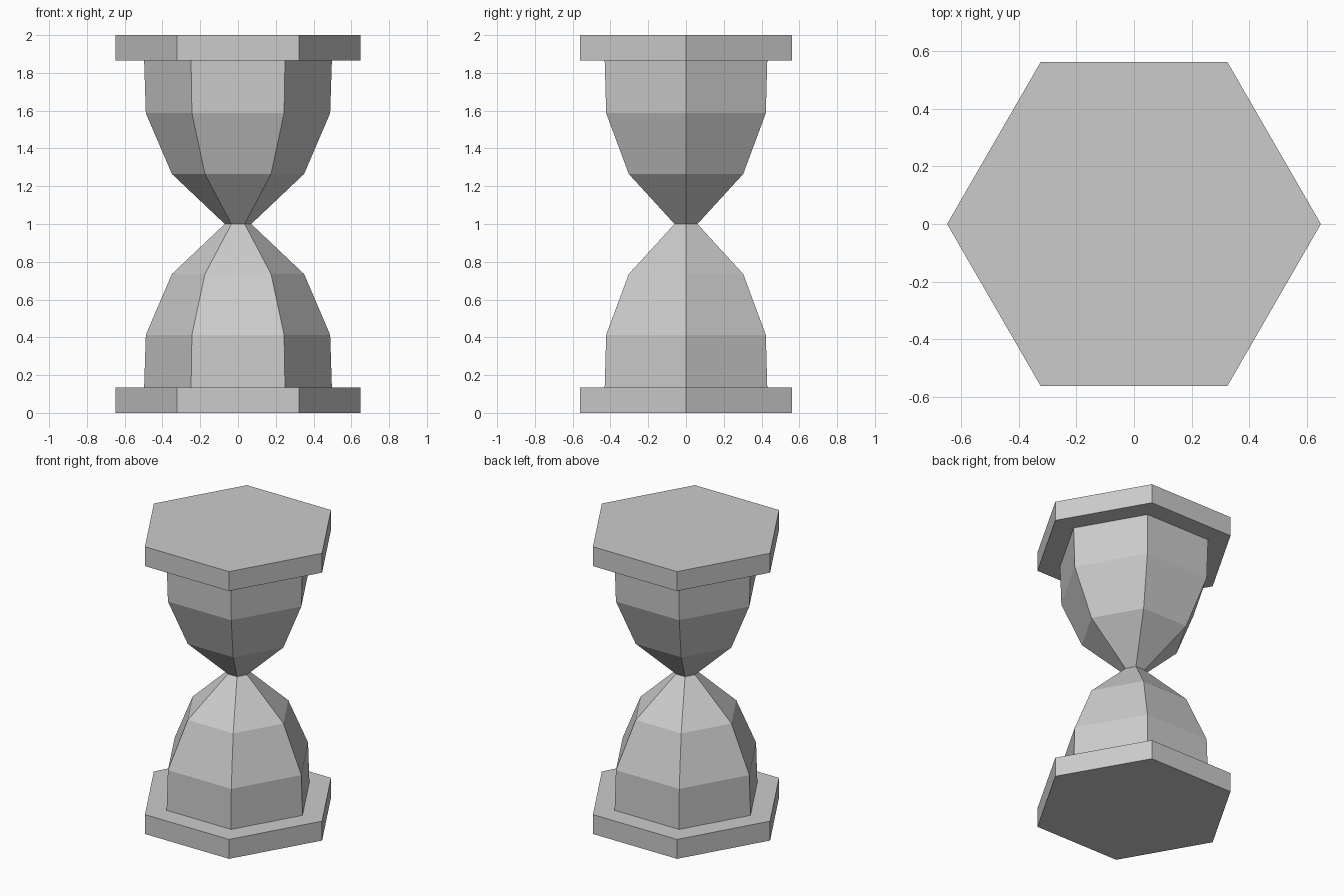
import bpy, bmesh
from math import cos, sin, tau

if "Cube" in bpy.data.objects:
    bpy.data.objects.remove(bpy.data.objects["Cube"])

SIDES = 6
HEIGHT = 2.0
PLATE = 0.135


def lathe(name, profile):
    """Stack hexagonal rings given as (radius, z) and cap both ends."""
    bm = bmesh.new()
    rings = [[bm.verts.new((r * cos(tau * i / SIDES), r * sin(tau * i / SIDES), z))
              for i in range(SIDES)] for r, z in profile]
    for lo, hi in zip(rings, rings[1:]):
        for i in range(SIDES):
            j = (i + 1) % SIDES
            bm.faces.new((lo[i], lo[j], hi[j], hi[i]))
    bm.faces.new(rings[0][::-1])
    bm.faces.new(rings[-1])
    mesh = bpy.data.meshes.new(name)
    bm.to_mesh(mesh)
    bm.free()
    obj = bpy.data.objects.new(name, mesh)
    bpy.context.collection.objects.link(obj)
    return obj


# End plates
for name, z in (("bottom_plate", 0.0), ("top_plate", HEIGHT - PLATE)):
    lathe(name, [(0.648, z), (0.648, z + PLATE)])

# Glass: lower bulb profile up to the neck, mirrored for the upper bulb
lower = [(0.497, PLATE), (0.488, 0.413), (0.35, 0.735)]
upper = [(r, HEIGHT - z) for r, z in reversed(lower)]
lathe("glass_bulbs", lower + [(0.07, HEIGHT / 2)] + upper)
